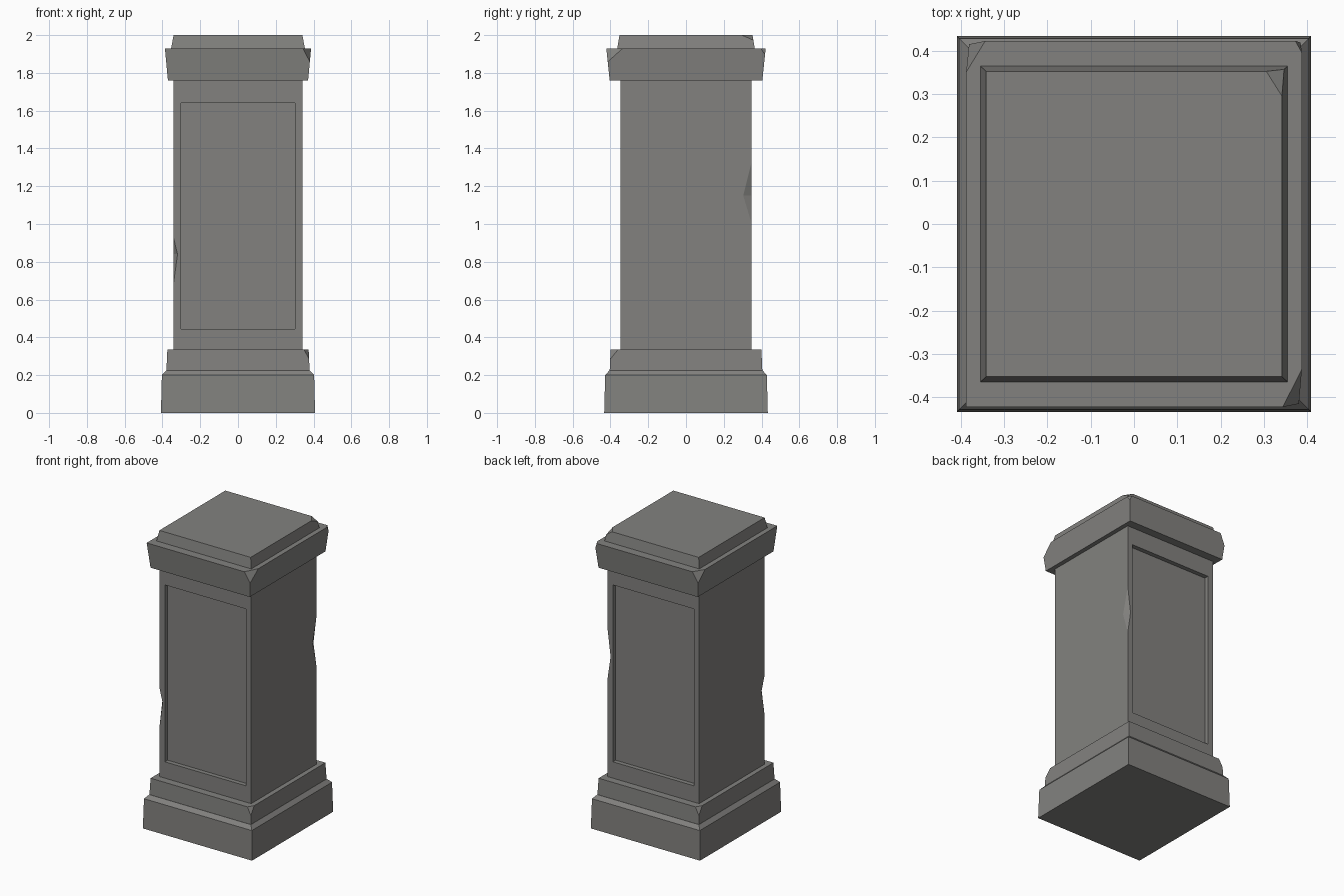
import bpy, bmesh
from mathutils import Vector

if "Cube" in bpy.data.objects:
    bpy.data.objects.remove(bpy.data.objects["Cube"])

stone = bpy.data.materials.new("weathered grey stone")
stone.diffuse_color = (0.225, 0.222, 0.212, 1)
stone.use_nodes = True
stone.node_tree.nodes["Principled BSDF"].inputs["Base Color"].default_value = stone.diffuse_color


def finish(name, bm):
    bmesh.ops.recalc_face_normals(bm, faces=bm.faces)
    me = bpy.data.meshes.new(name)
    bm.to_mesh(me)
    bm.free()
    me.materials.append(stone)
    ob = bpy.data.objects.new(name, me)
    bpy.context.collection.objects.link(ob)
    return ob


def tier(name, rings, chips=()):
    """Stack of rectangles (z, half x, half y); chips are corner planes through 3 points."""
    bm = bmesh.new()
    loops = [[bm.verts.new((sx * hx, sy * hy, z))
              for sx, sy in ((-1, -1), (1, -1), (1, 1), (-1, 1))] for z, hx, hy in rings]
    bm.faces.new(loops[0])
    bm.faces.new(loops[-1])
    for a, b in zip(loops, loops[1:]):
        for i in range(4):
            j = (i + 1) % 4
            bm.faces.new((a[i], a[j], b[j], b[i]))
    for pts in chips:
        p, q, r = (Vector(v) for v in pts)
        n = (q - p).cross(r - p).normalized()
        if n.dot(p - Vector((0, 0, rings[0][0]))) < 0:
            n = -n
        bmesh.ops.bisect_plane(bm, geom=bm.verts[:] + bm.edges[:] + bm.faces[:],
                               dist=1e-5, plane_co=p, plane_no=n, clear_outer=True)
        bmesh.ops.holes_fill(bm, edges=[e for e in bm.edges if e.is_boundary], sides=0)
    return finish(name, bm)


# Base with sloped shoulder and chipped upper moulding
tier("plinth", [(0, .408, .433), (.2, .403, .428), (.225, .38, .405)])
tier("base_moulding", [(.225, .379, .404), (.335, .374, .399)], [
    ((.374, -.36, .335), (.35, -.399, .335), (.376, -.401, .285)),
    ((-.374, .36, .335), (-.35, .399, .335), (-.376, .401, .285))])

# Cap and top slab with chipped corners
tier("cap", [(1.76, .371, .404), (1.93, .387, .422)], [
    ((.387, -.335, 1.93), (.343, -.422, 1.93), (.380, -.414, 1.86)),
    ((-.387, .35, 1.93), (-.343, .422, 1.93), (-.380, .414, 1.86)),
    ((.387, .395, 1.93), (.372, .422, 1.93), (.384, .419, 1.895))])
tier("top_slab", [(1.93, .354, .364), (2.0, .341, .352)], [
    ((.341, .295, 2.0), (.305, .352, 2.0), (.346, .357, 1.973))])

# Shaft: notched corner columns, recessed panels on front and back
bm = bmesh.new()
Z0, Z1, PX, PZ0, PZ1, DEPTH = .335, 1.76, .303, .445, 1.64, .03
HX, HY = .342, .348
corners = [(-HX, -HY), (HX, -HY), (HX, HY), (-HX, HY)]
# corner index: (low z, apex z, high z, inset along x, inset along y)
notches = {0: (.68, .84, .93, .022, .03), 2: (1.0, 1.15, 1.33, .022, .045)}
columns = []
for k, (x, y) in enumerate(corners):
    bot, top = bm.verts.new((x, y, Z0)), bm.verts.new((x, y, Z1))
    on_x, on_y = [bot, top], [bot, top]
    if k in notches:
        lo, mid, hi, dx, dy = notches[k]
        sx, sy = (1 if x > 0 else -1), (1 if y > 0 else -1)
        l, h = bm.verts.new((x, y, lo)), bm.verts.new((x, y, hi))
        a = bm.verts.new((x, y - sy * dy, mid))
        b = bm.verts.new((x - sx * dx, y, mid))
        bm.faces.new((l, a, b))
        bm.faces.new((h, a, b))
        on_x, on_y = [bot, l, a, h, top], [bot, l, b, h, top]
    columns.append((on_x, on_y))
for i in range(4):
    j = (i + 1) % 4
    if i % 2:      # plain left and right sides
        bm.faces.new(columns[i][0][::-1] + columns[j][0])
        continue
    A, B = columns[i][1], columns[j][1]
    y = corners[i][1]
    s = 1 if y > 0 else -1
    px = PX if A[0].co.x > 0 else -PX
    spots = [(px, PZ0), (-px, PZ0), (-px, PZ1), (px, PZ1)]
    rim = [bm.verts.new((x, y, z)) for x, z in spots]
    deep = [bm.verts.new((x, y - s * DEPTH, z)) for x, z in spots]
    bm.faces.new((A[0], B[0], rim[1], rim[0]))
    bm.faces.new((A[-1], B[-1], rim[2], rim[3]))
    bm.faces.new(A + [rim[3], rim[0]])
    bm.faces.new(B + [rim[2], rim[1]])
    for k in range(4):
        m = (k + 1) % 4
        bm.faces.new((rim[k], rim[m], deep[m], deep[k]))
    bm.faces.new(deep)
bm.faces.new([c[0][0] for c in columns])
bm.faces.new([c[0][-1] for c in columns])
finish("shaft", bm)
